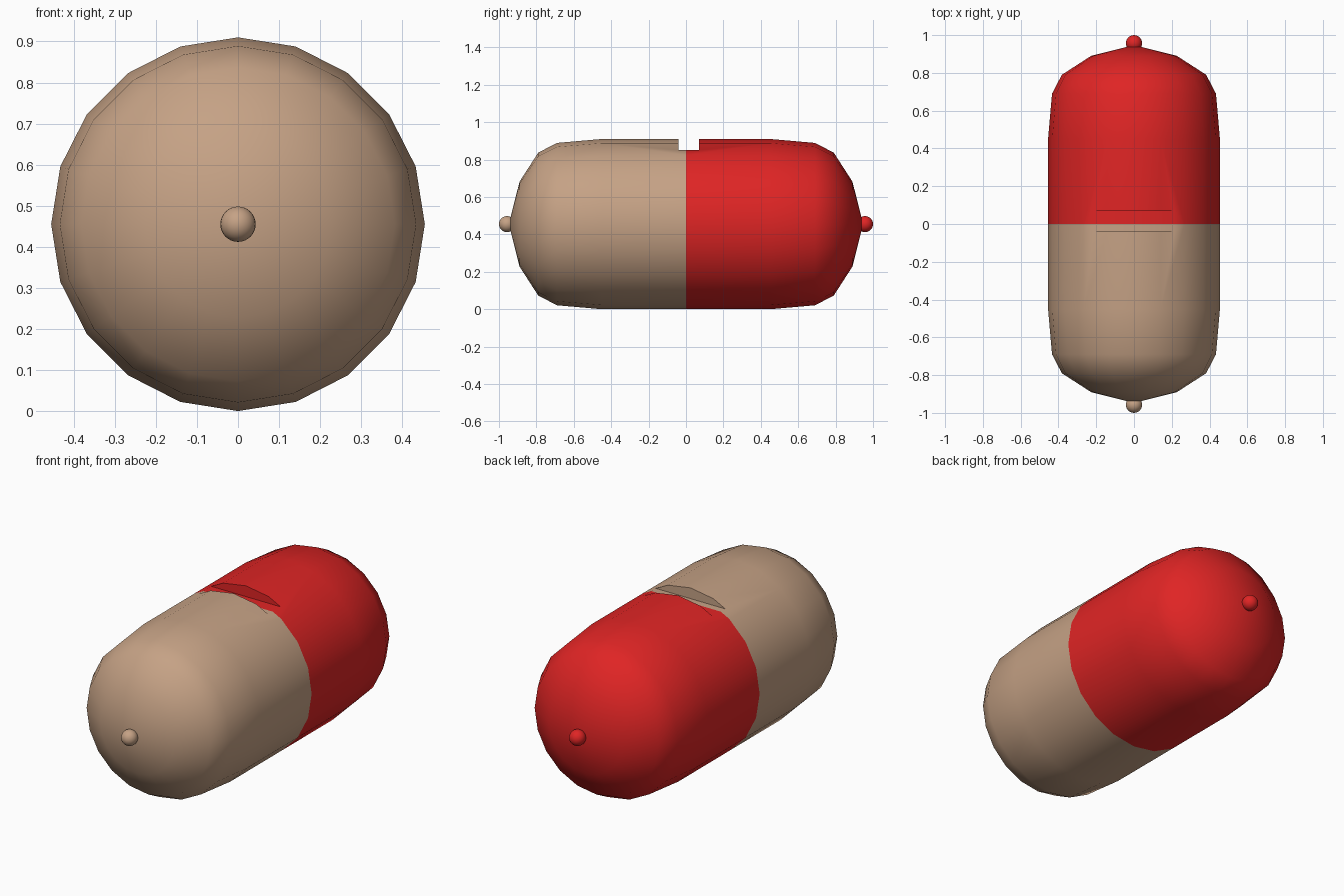
import bpy, bmesh, math
from mathutils import Vector

if "Cube" in bpy.data.objects:
    bpy.data.objects.remove(bpy.data.objects["Cube"])

SIDES, RADIUS = 20, 0.455
CZ = RADIUS


def material(name, color):
    m = bpy.data.materials.new(name)
    m.diffuse_color = (*color, 1)
    m.use_nodes = True
    m.node_tree.nodes["Principled BSDF"].inputs["Base Color"].default_value = m.diffuse_color
    return m


tan = material("tan", (0.56, 0.36, 0.235))
red = material("red", (0.74, 0.018, 0.018))


def finish(obj, angle=40):
    bpy.ops.object.select_all(action='DESELECT')
    obj.select_set(True)
    bpy.context.view_layer.objects.active = obj
    bpy.ops.object.shade_smooth_by_angle(angle=math.radians(angle))


# Capsule body: mirrored profile (y, radius) spun around the long axis
half = [(0.45, RADIUS), (0.69, 0.434), (0.79, 0.382), (0.89, 0.227)]
rings = [(-y, r) for y, r in reversed(half)] + [(0, RADIUS)] + half
bm = bmesh.new()
loops = []
for y, r in rings:
    loops.append([bm.verts.new((r * math.cos(a), y, CZ + r * math.sin(a)))
                  for a in (2 * math.pi * i / SIDES for i in range(SIDES))])
for a, b in zip(loops, loops[1:]):
    for i in range(SIDES):
        j = (i + 1) % SIDES
        bm.faces.new((a[i], a[j], b[j], b[i]))
for loop, y in ((loops[0], -0.947), (loops[-1], 0.947)):
    pole = bm.verts.new((0, y, CZ))
    for i in range(SIDES):
        bm.faces.new((loop[i], loop[(i + 1) % SIDES], pole))
bmesh.ops.recalc_face_normals(bm, faces=bm.faces)
mesh = bpy.data.meshes.new("capsule_body")
bm.to_mesh(mesh)
bm.free()
body = bpy.data.objects.new("capsule_body", mesh)
bpy.context.collection.objects.link(body)

# Slot across the top
bpy.ops.mesh.primitive_cube_add(size=1, location=(0, 0.015, 0.95))
cutter = bpy.context.object
cutter.name = "slot_cutter"
cutter.scale = (0.8, 0.11, 0.2)
cutter.hide_render = True
bpy.context.view_layer.update()
mod = body.modifiers.new("slot", 'BOOLEAN')
mod.operation, mod.solver, mod.object = 'DIFFERENCE', 'EXACT', cutter
bpy.context.view_layer.objects.active = body
bpy.ops.object.modifier_apply(modifier=mod.name)
bpy.data.objects.remove(cutter)

# Split the slot floor at the seam and colour each half by its side
mesh.materials.clear()
mesh.materials.append(tan)
mesh.materials.append(red)
bm = bmesh.new()
bm.from_mesh(body.data)
bmesh.ops.bisect_plane(bm, geom=bm.verts[:] + bm.edges[:] + bm.faces[:], dist=1e-5,
                       plane_co=Vector((0, 0, 0)), plane_no=Vector((0, 1, 0)))
for f in bm.faces:
    f.material_index = 1 if f.calc_center_median().y > 0 else 0
bm.to_mesh(body.data)
bm.free()
finish(body)

# Small ball on each end
for name, side, mat in (("front_knob", -1, tan), ("back_knob", 1, red)):
    bpy.ops.mesh.primitive_uv_sphere_add(segments=24, ring_count=16, radius=0.043,
                                         location=(0, side * 0.957, CZ))
    knob = bpy.context.object
    knob.name = name
    knob.data.materials.append(mat)
    finish(knob)
